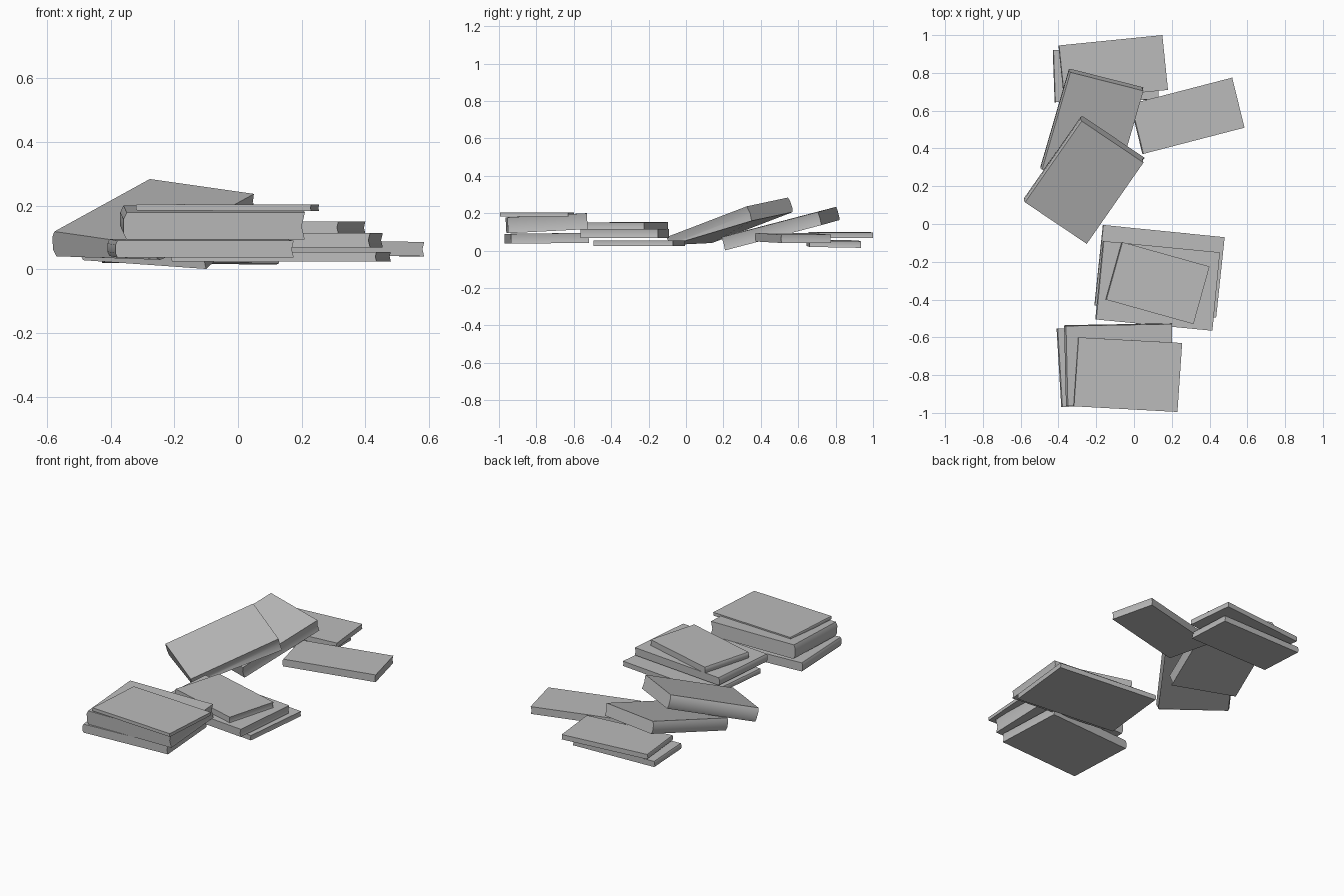
import bpy
import bmesh
from math import radians
from mathutils import Vector

cube = bpy.data.objects.get("Cube")
if cube:
    bpy.data.objects.remove(cube, do_unlink=True)

grey = bpy.data.materials.new("plain_grey")
grey.use_nodes = True
colour = (0.5, 0.5, 0.5, 1)
grey.diffuse_color = colour
for node in grey.node_tree.nodes:
    if node.type == 'BSDF_PRINCIPLED':
        node.inputs["Base Color"].default_value = colour


def book(name, spine_start, spine_end, fore_corner, thick, rest=0.0):
    """Closed book from three corners of its top cover; rest is the height it lies on."""
    start, end, fore = Vector(spine_start), Vector(spine_end), Vector(fore_corner)
    along, across = end - start, fore - start
    down = along.cross(across).normalized()
    if down.z > 0:
        down.negate()
    width = across.length
    side = across / width

    # Cross-section: rounded spine, hollow fore-edge
    r, h = thick * 0.12, thick
    profile = [(r, 0), (0, h * 0.25), (0, h * 0.75), (r, h),
               (width, h), (width - r, h / 2), (width, 0)]

    bm = bmesh.new()
    rings = []
    for base in (start, end):
        ring = []
        for u, d in profile:
            p = base + side * u + down * d
            p.z = max(p.z, rest)
            ring.append(bm.verts.new(p))
        rings.append(ring)
    n = len(profile)
    for i in range(n):
        j = (i + 1) % n
        bm.faces.new((rings[0][i], rings[0][j], rings[1][j], rings[1][i]))
    for ring in rings:
        bm.faces.new(ring)
    bmesh.ops.recalc_face_normals(bm, faces=bm.faces)

    mesh = bpy.data.meshes.new(name)
    bm.to_mesh(mesh)
    bm.free()
    mesh.materials.append(grey)
    obj = bpy.data.objects.new(name, mesh)
    bpy.context.collection.objects.link(obj)
    bpy.ops.object.select_all(action='DESELECT')
    obj.select_set(True)
    bpy.context.view_layer.objects.active = obj
    bpy.ops.object.shade_smooth_by_angle(angle=radians(40))
    return obj


# Front stack
book("front_stack_bottom_book", (-.385, -.97, .09), (-.41, -.555, .095), (.175, -.935, .09), .053)
book("front_stack_middle_book", (-.36, -.965, .178), (-.37, -.54, .2), (.21, -.955, .178), .085)
book("front_stack_top_book", (-.32, -.965, .205), (-.295, -.6, .205), (.23, -.995, .203), .02)

# Middle stack
book("middle_stack_bottom_book", (-.21, -.43, .055), (-.165, -.005, .055), (.435, -.495, .055), .03)
book("middle_stack_middle_book", (-.205, -.505, .115), (-.165, -.09, .115), (.415, -.565, .115), .047)
book("middle_stack_top_book", (-.15, -.4, .152), (-.065, -.095, .152), (.315, -.53, .15), .037)

# Leaning books
book("lower_leaning_book", (-.495, .29, .1), (-.345, .805, .235), (-.1, .19, .072), .073)
book("upper_leaning_book", (-.585, .12, .12), (-.285, .55, .285), (-.25, -.105, .072), .082, .03)

# Back books
book("back_side_book", (.045, .37, .094), (-.02, .635, .094), (.585, .51, .086), .045)
book("back_top_book", (-.37, .655, .1), (-.4, .945, .1), (.18, .71, .098), .03)
book("back_bottom_book", (-.42, .645, .06), (-.43, .92, .055), (.13, .66, .055), .035)
